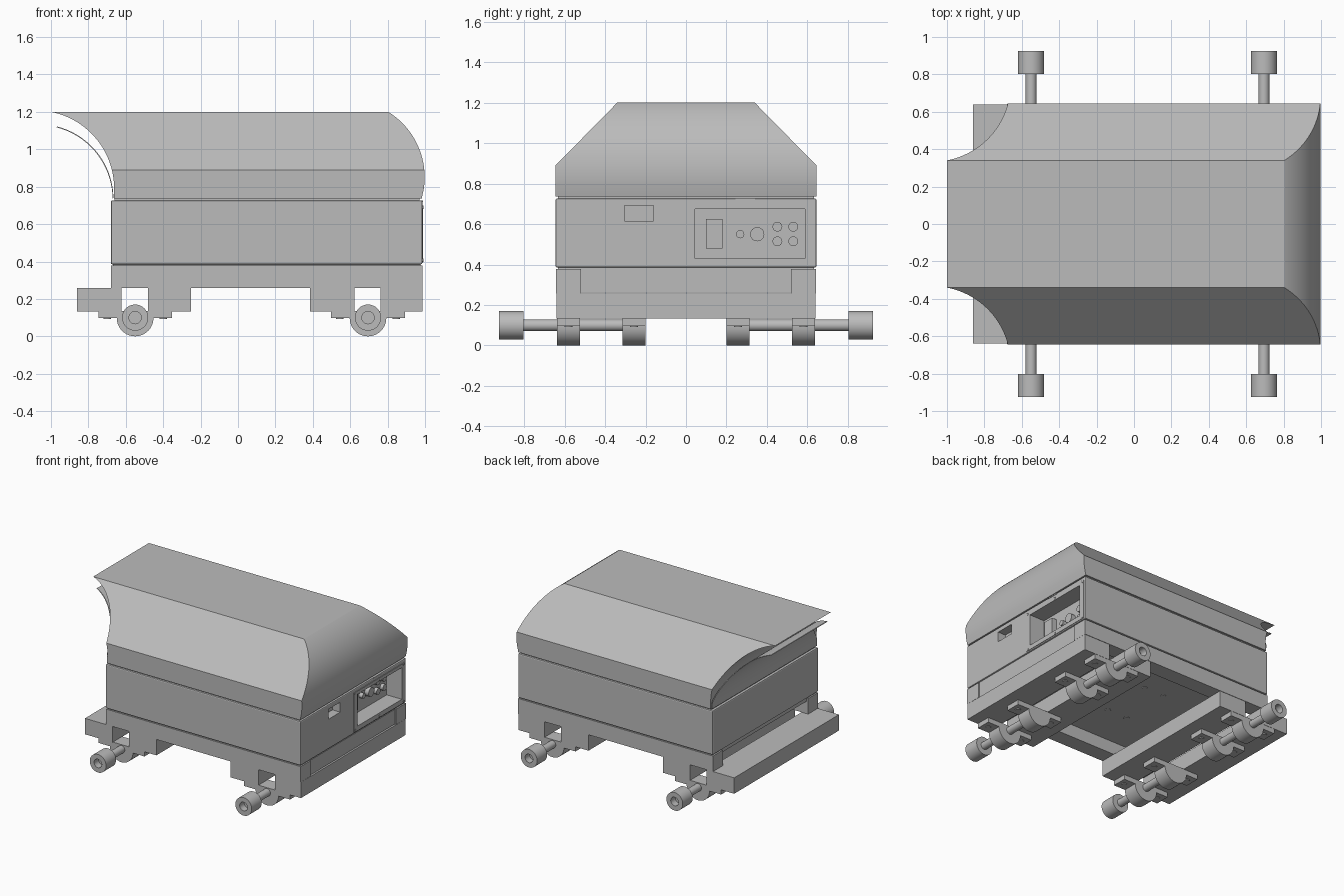
import bpy, bmesh
from math import sin, cos, pi, radians, sqrt, asin
from mathutils import Matrix, Vector

default = bpy.data.objects.get("Cube")
if default:
    bpy.data.objects.remove(default, do_unlink=True)

GREY = (0.5, 0.5, 0.5, 1)
metal = bpy.data.materials.new("plain_grey")
metal.use_nodes = True
metal.diffuse_color = GREY
metal.node_tree.nodes["Principled BSDF"].inputs["Base Color"].default_value = GREY


def finish(name, bm, smooth=False):
    bmesh.ops.recalc_face_normals(bm, faces=bm.faces)
    mesh = bpy.data.meshes.new(name)
    bm.to_mesh(mesh)
    bm.free()
    mesh.materials.append(metal)
    ob = bpy.data.objects.new(name, mesh)
    bpy.context.collection.objects.link(ob)
    bpy.ops.object.select_all(action='DESELECT')
    ob.select_set(True)
    bpy.context.view_layer.objects.active = ob
    if smooth:
        bpy.ops.object.shade_smooth_by_angle(angle=radians(30))
    return ob


def box(name, x, y, z, bevel=0):
    """Box from (low, high) pairs on each axis."""
    bm = bmesh.new()
    bmesh.ops.create_cube(bm, size=1)
    for v in bm.verts:
        v.co = Vector([(a + b) / 2 + c * (b - a) for (a, b), c in zip((x, y, z), v.co)])
    if bevel:
        bmesh.ops.bevel(bm, geom=bm.edges[:], offset=bevel, segments=2, affect='EDGES', profile=0.5)
    return finish(name, bm)


def disc(name, centre, radius, depth, axis):
    bm = bmesh.new()
    turn = Matrix.Rotation(pi / 2, 4, 'Y') if axis == 'X' else Matrix()
    bmesh.ops.create_cone(bm, cap_ends=True, segments=24, radius1=radius, radius2=radius,
                          depth=depth, matrix=Matrix.Translation(centre) @ turn)
    return finish(name, bm, True)


def cut(target, x, y, z):
    cutter = box("cutter", x, y, z)
    mod = target.modifiers.new("cut", 'BOOLEAN')
    mod.operation, mod.solver, mod.object = 'DIFFERENCE', 'EXACT', cutter
    bpy.context.view_layer.objects.active = target
    bpy.ops.object.modifier_apply(modifier=mod.name)
    bpy.data.objects.remove(cutter, do_unlink=True)


def loft(name, rings, closed=True):
    """Skin a stack of equal rings; a closed loft gets end caps."""
    bm = bmesh.new()
    rows = [[bm.verts.new(p) for p in ring] for ring in rings]
    n = len(rows[0])
    for a, b in zip(rows, rows[1:]):
        for i in range(n):
            bm.faces.new((a[i], a[(i + 1) % n], b[(i + 1) % n], b[i]))
    if closed:
        bm.faces.new(rows[0])
        bm.faces.new(rows[-1])
    return finish(name, bm, True)


# Hood: rectangles stacked upward, with sloped sides and curved ends
TOP, HOOD_LOW, EAVE = 1.2, 0.737, 0.89


def half_width(z):
    return 0.645 if z < EAVE else 0.645 - 0.305 * (z - EAVE) / (TOP - EAVE)


def hollow_end(z):
    return -1.08 + sqrt(max(0, 0.4177 ** 2 - max(0, z - 0.79) ** 2))


def bulged_end(z):
    return 0.586 + sqrt(0.412 ** 2 - (z - 0.85) ** 2)


steps = 24
last = asin((TOP - 0.79) / 0.4177)
levels = sorted([HOOD_LOW, EAVE] + [0.79 + 0.4177 * sin(last * i / steps) for i in range(steps + 1)])
rings = []
for z in levels:
    l, r, w = hollow_end(z), bulged_end(z), half_width(z)
    rings.append([(l, -w, z), (r, -w, z), (r, w, z), (l, w, z)])
loft("hood", rings)

# Thin curved sheet hanging under the overhang
rings = []
for i in range(steps + 1):
    t = radians(1 + 74.5 * i / steps)
    x, z = -1.07 + 0.4 * cos(t), 0.73 + 0.4 * sin(t)
    roof = 0.79 + sqrt(max(0, 0.4177 ** 2 - (min(x, -0.663) + 1.08) ** 2))
    w = half_width(roof) - 0.004
    rings.append([(x, -w, z), (x + 0.004, -w, z + 0.004), (x + 0.004, w, z + 0.004), (x, w, z)])
loft("overhang_sheet", rings)

# Main body with set-back seam, control recess and small window
body = box("body", (-0.68, 0.986), (-0.645, 0.645), (0.385, 0.727), 0.008)
box("hood_seam", (-0.66, 0.97), (-0.632, 0.632), (0.71, 0.75))
plate = box("control_frame", (0.98, 0.99), (0.005, 0.628), (0.395, 0.7))
for part in (body, plate):
    cut(part, (0.86, 1.1), (0.045, 0.587), (0.43, 0.675))
cut(body, (0.92, 1.1), (-0.305, -0.16), (0.615, 0.692))

# Controls inside the recess
box("switch", (0.855, 0.9), (0.1, 0.18), (0.48, 0.625))
disc("small_knob", (0.87, 0.268, 0.55), 0.02, 0.04, 'X')
disc("large_knob", (0.87, 0.352, 0.55), 0.035, 0.05, 'X')
for y in (0.452, 0.53):
    for z in (0.515, 0.587):
        disc("socket", (0.87, y, z), 0.024, 0.03, 'X')
for y in (0.02, 0.315, 0.612):
    for z in (0.407, 0.69):
        disc("frame_screw", (0.99, y, z), 0.009, 0.006, 'X')
box("latch_plate", (0.98, 0.989), (0.245, 0.34), (0.718, 0.727))

# Base: floor, two side rails and an end cover; the other end stays open
box("floor", (-0.668, 0.975), (-0.633, 0.633), (0.355, 0.395))
for s in (-1, 1):
    box("side_rail", (-0.68, 0.986), tuple(sorted((s * 0.52, s * 0.642))), (0.258, 0.378))
box("end_cover", (0.93, 0.978), (-0.52, 0.52), (0.262, 0.376))
for x in (-0.1, 0.07, 0.24):
    for y in (-0.2, 0.2):
        disc("floor_bolt", (x, y, 0.354), 0.02, 0.008, 'Z')


# Running gear: paired cross bars, bearings, axles and rollers
def bearing(cx, y0, y1):
    r = 0.098
    arc = [(cx + r * cos(a), 0.098 + r * sin(a)) for a in [pi + pi * i / 20 for i in range(21)]]
    outline = arc + [(cx + r, 0.136), (cx - r, 0.136)]
    loft("bearing", [[(x, y, z) for x, z in outline] for y in (y0, y1)])
    box("bearing_foot", (cx - 0.197, cx + 0.197), (y0, y1), (0.097, 0.135))
    for s in (-1, 1):
        disc("foot_bolt", (cx + s * 0.15, (y0 + y1) / 2, 0.097), 0.02, 0.01, 'Z')


AXLE = [(0.001, 0.2), (0.029, 0.2), (0.029, 0.803), (0.07, 0.803), (0.07, 0.925),
        (0.033, 0.925), (0.033, 0.87), (0.001, 0.87)]
for cx in (-0.55, 0.695):
    box("cross_bar_a", (cx - 0.31, cx - 0.073), (-0.64, 0.64), (0.134, 0.257))
    box("cross_bar_b", (cx + 0.068, min(cx + 0.3, 0.986)), (-0.64, 0.64), (0.134, 0.257))
    for s in (-1, 1):
        for near, far in ((0.2, 0.315), (0.525, 0.638)):
            bearing(cx, *sorted((s * near, s * far)))
        turns = [2 * pi * i / 32 for i in range(32)]
        loft("axle_roller", [[(cx + r * cos(a), s * y, 0.1 + r * sin(a)) for a in turns] for r, y in AXLE])
